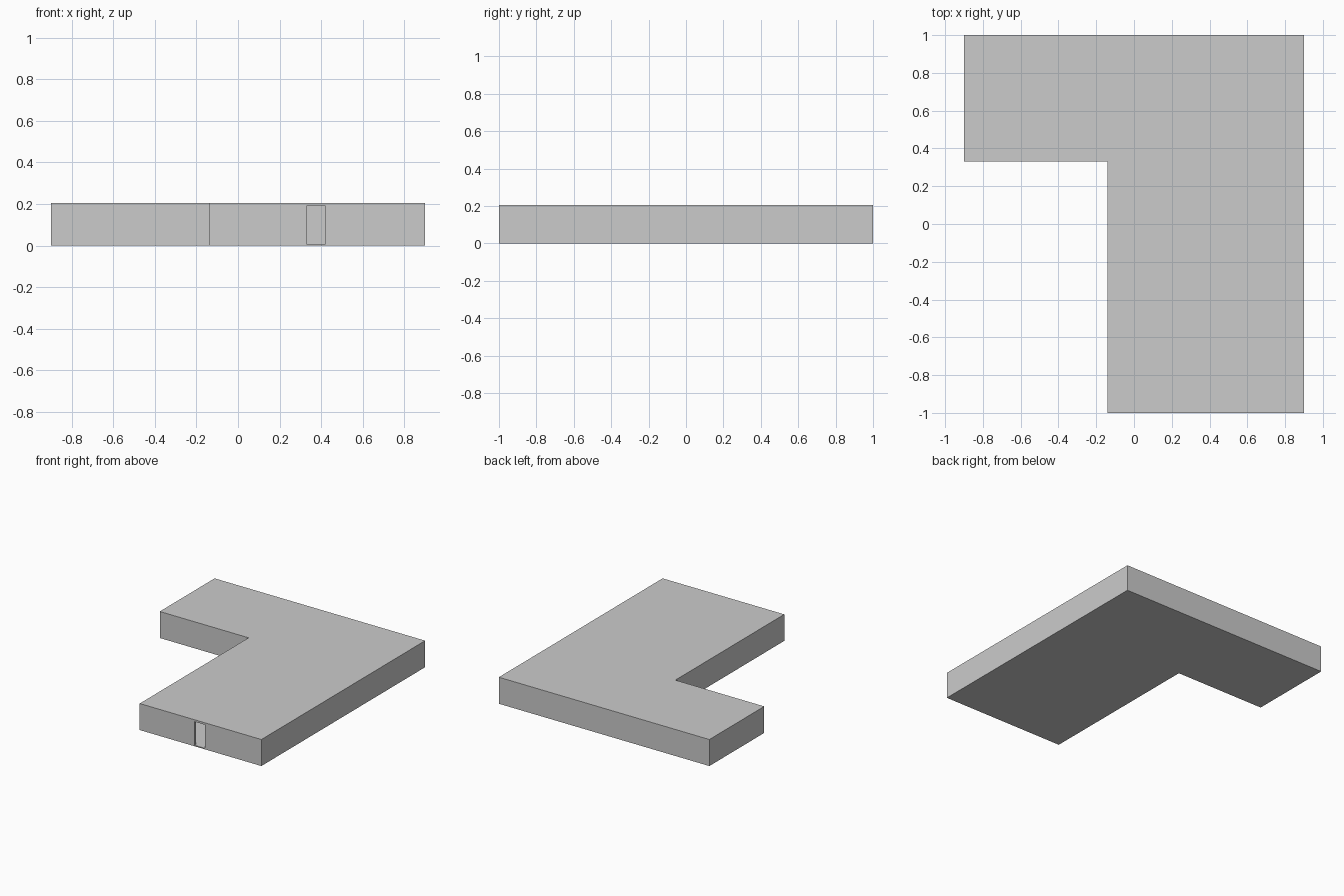
import bpy

if "Cube" in bpy.data.objects:
    bpy.data.objects.remove(bpy.data.objects["Cube"])

H, T, S = 0.205, 0.016, 0.008      # total height, wall thickness, slab thickness
X0, XM, X1 = -0.9, -0.14, 0.9      # wing end, inner corner, right side
Y0, YM, Y1 = -1.0, 0.33, 1.0       # front, inner corner, back
DOOR_L, DOOR_R, DOOR_H = 0.33, 0.42, 0.19


def box(name, x0, x1, y0, y1, z0, z1):
    bpy.ops.mesh.primitive_cube_add(size=1)
    ob = bpy.context.object
    ob.name = name
    me = ob.data
    for v in me.vertices:
        v.co = (x1 if v.co.x > 0 else x0,
                y1 if v.co.y > 0 else y0,
                z1 if v.co.z > 0 else z0)
    return ob


# floor and roof slabs: main hall plus side wing
for part, z0, z1 in (("floor", 0, S), ("roof", H - S, H)):
    box("hall_" + part, XM, X1, Y0, Y1, z0, z1)
    box("wing_" + part, X0, XM, YM, Y1, z0, z1)

# outer walls between the slabs
WB, WT = S, H - S
box("right_wall", X1 - T, X1, Y0, Y1, WB, WT)
box("back_wall", X0, X1 - T, Y1 - T, Y1, WB, WT)
box("wing_end_wall", X0, X0 + T, YM, Y1 - T, WB, WT)
box("wing_front_wall", X0 + T, XM + T, YM, YM + T, WB, WT)
box("hall_left_wall", XM, XM + T, Y0, YM, WB, WT)

# front wall pieces around the doorway
box("front_wall_left", XM + T, DOOR_L, Y0, Y0 + T, WB, WT)
box("front_wall_right", DOOR_R, X1 - T, Y0, Y0 + T, WB, WT)
box("door_lintel", DOOR_L, DOOR_R, Y0, Y0 + T, DOOR_H, WT)
